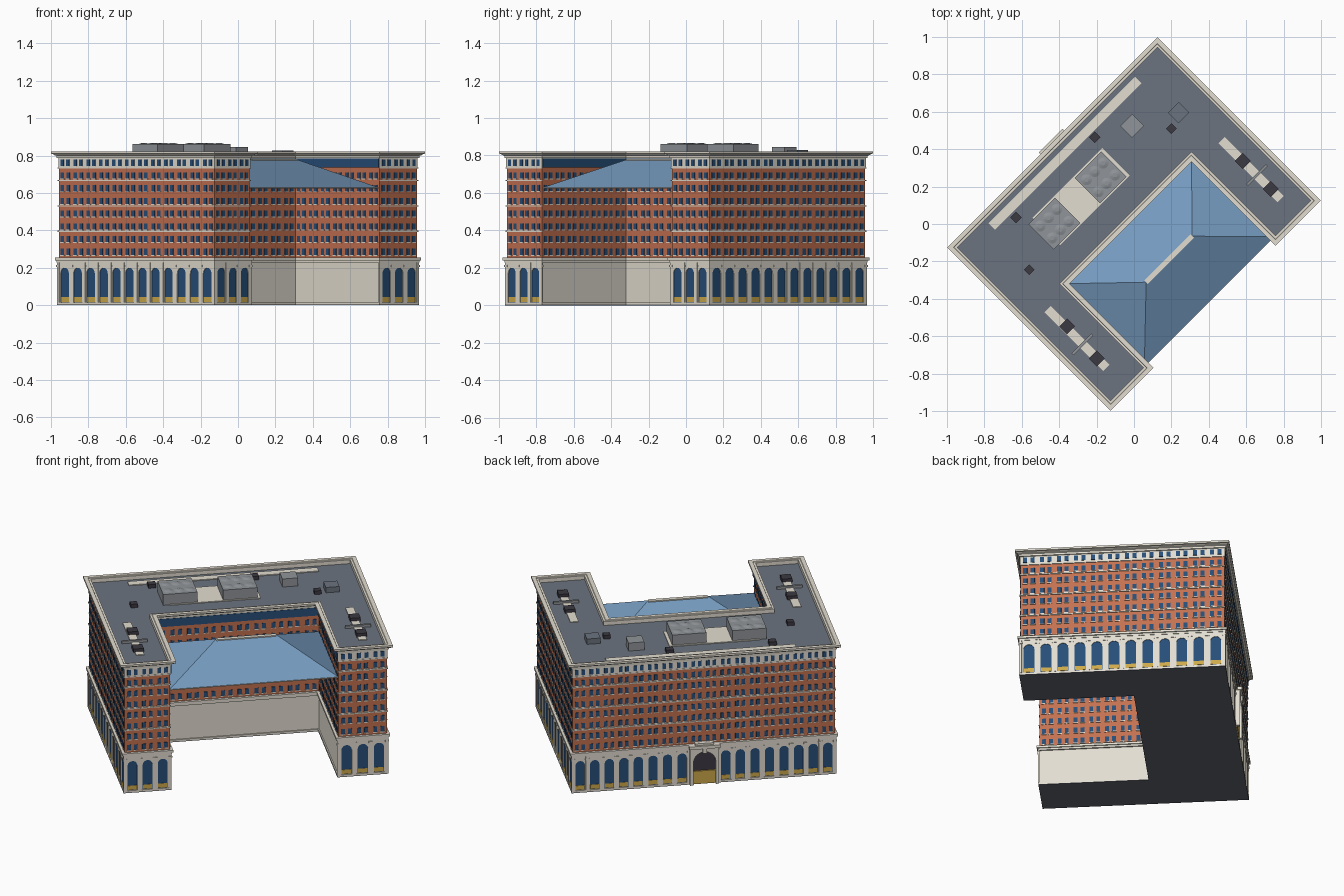
import bpy, bmesh, math
from mathutils import Matrix, Vector

if "Cube" in bpy.data.objects:
    bpy.data.objects.remove(bpy.data.objects["Cube"])


def material(name, r, g, b):
    m = bpy.data.materials.new(name)
    m.use_nodes = True
    m.diffuse_color = (r, g, b, 1)
    m.node_tree.nodes["Principled BSDF"].inputs["Base Color"].default_value = (r, g, b, 1)
    return m


CREAM = material("cream stone", .77, .73, .64)
BRICK = material("red brick", .55, .165, .08)
NAVY = material("window blue", .02, .075, .19)
GLASS = material("roof glass", .18, .33, .52)
ROOF = material("roof grey", .15, .175, .215)
UNDER = material("underside grey", .125, .135, .165)
METAL = material("plant grey", .28, .3, .32)
DARK = material("charcoal", .046, .041, .055)
GOLD = material("gold", .62, .4, .07)

TURN = Matrix.Rotation(math.radians(45), 4, 'Z')
HU, HV = .765, .588                # outer half sizes
C0, C1, CV = -.5, .482, .048       # courtyard left, right and back
DECK = .794


def finish(name, bm, mat):
    bmesh.ops.recalc_face_normals(bm, faces=bm.faces)
    bm.transform(TURN)
    mesh = bpy.data.meshes.new(name)
    bm.to_mesh(mesh)
    bm.free()
    mesh.materials.append(mat)
    ob = bpy.data.objects.new(name, mesh)
    bpy.context.scene.collection.objects.link(ob)


def box(bm, x0, x1, y0, y1, z0, z1, frame=Matrix()):
    size = Matrix.Diagonal((x1 - x0, y1 - y0, z1 - z0, 1))
    mid = Matrix.Translation(((x0 + x1) / 2, (y0 + y1) / 2, (z0 + z1) / 2))
    bmesh.ops.create_cube(bm, size=1, matrix=frame @ mid @ size)


def outline(d):
    """Clockwise U-shaped plan, grown outwards by d."""
    u, v, k = HU + d, HV + d, CV - d
    return [(-u, v), (u, v), (u, -v), (C1 - d, -v), (C1 - d, k), (C0 + d, k), (C0 + d, -v), (-u, -v)]


def extrude(bm, points, offset):
    f = bm.faces.new([bm.verts.new(p) for p in points])
    ext = bmesh.ops.extrude_face_region(bm, geom=[f])
    bmesh.ops.translate(bm, vec=offset,
                        verts=[g for g in ext["geom"] if isinstance(g, bmesh.types.BMVert)])


def slab(name, d, z0, z1, mat):
    bm = bmesh.new()
    extrude(bm, [(x, y, z0) for x, y in outline(d)], (0, 0, z1 - z0))
    finish(name, bm, mat)


def moulding(name, profile, mat):
    """Sweep a closed (offset, height) profile round the plan."""
    bm = bmesh.new()
    loops = [[bm.verts.new((x, y, z)) for x, y in outline(d)] for d, z in profile]
    for a, b in zip(loops, loops[1:] + loops[:1]):
        for i in range(8):
            j = (i + 1) % 8
            bm.faces.new((a[i], a[j], b[j], b[i]))
    finish(name, bm, mat)


def arch_panel(bm, x0, x1, r, spring, z0, z1, depth, frame):
    """Stone panel with a round-headed opening of radius r."""
    c = (x0 + x1) / 2
    pts = [(c + r, z0), (x1, z0), (x1, z1), (x0, z1), (x0, z0), (c - r, z0)]
    pts += [(c - r * math.cos(a * math.pi / 10), spring + r * math.sin(a * math.pi / 10))
            for a in range(11)]
    extrude(bm, [frame @ Vector((x, 0, z)) for x, z in pts],
            frame.to_3x3() @ Vector((0, depth, 0)))


# Stacked masses from ground to roof deck
slab("underside", .007, 0, .003, UNDER)
slab("plinth", .007, .003, .014, CREAM)
slab("base_core", 0, .014, .228, CREAM)
slab("belt_lower", .009, .228, .24, CREAM)
slab("belt_upper", .016, .24, .254, CREAM)
slab("brick_walls", 0, .254, .735, BRICK)
slab("top_floor", .003, .735, .788, CREAM)
slab("roof_deck", -.002, .788, DECK, ROOF)
moulding("cornice", [(0, .785), (.009, .787), (.01, .799), (.02, .803), (.021, .808), (.03, .81),
                     (.03, .822), (.006, .822), (.004, .818), (-.008, .818), (-.008, .785)], CREAM)

# Facades
PARTS = {"windows": NAVY, "window_sills": CREAM, "base_arches": CREAM, "base_pilasters": CREAM,
         "arch_windows": NAVY, "arch_lower_panels": GOLD, "string_courses": CREAM,
         "courtyard_glazing": NAVY}
P = {p: bmesh.new() for p in PARTS}
plan = outline(0)
BAYS = [18, 12, 3, 7, 10, 7, 3, 12]
FIRST, STEP = .284, .068
for i, bays in enumerate(BAYS):
    a, b = Vector(plan[i]), Vector(plan[(i + 1) % 8])
    run = b - a
    length = run.length
    frame = Matrix.Translation((a.x, a.y, 0)) @ Matrix.Rotation(math.atan2(run.y, run.x), 4, 'Z')
    court = 3 <= i <= 5
    w = length / bays
    # paired windows on every floor, stone sills beneath
    for floor in range(7 if court else 8):
        z = FIRST + floor * STEP
        out = .006 if floor == 7 else .003
        for n in range(bays * 2):
            x = (n // 2 + (.28 if n % 2 == 0 else .72)) * w
            box(P["windows"], x - w * .12, x + w * .12, -.002, out, z - .015, z + .018, frame)
            if floor < 7:
                box(P["window_sills"], x - w * .15, x + w * .15, -.002, .005, z - .02, z - .015, frame)
    if court:
        box(P["courtyard_glazing"], 0, length, 0, .007, .735, .785, frame)
        continue
    # string courses
    for z in (.392, .528, .664, .73):
        box(P["string_courses"], -.005, length + .005, 0, .005, z, z + .006, frame)
    # arcade of the base
    for n in range(bays + 1):
        if i == 0 and n == 9:
            continue
        half = .008 if n in (0, bays) else .01
        box(P["base_pilasters"], n * w - half, n * w + half, 0, .008, .014, .228, frame)
        box(P["base_pilasters"], n * w - half - .003, n * w + half + .003, 0, .011, .205, .215, frame)
        if n < bays and not (i == 0 and n in (8, 9)):
            x0, x1 = n * w, (n + 1) * w
            r = w * .32
            arch_panel(P["base_arches"], x0, x1, r, .2 - r, .014, .228, .006, frame)
            box(P["arch_windows"], x0 + .008, x1 - .008, 0, .002, .016, .215, frame)
            box(P["arch_lower_panels"], x0 + w * .2, x1 - w * .2, 0, .004, .018, .044, frame)
    if i == 0:
        entry = frame @ Matrix.Translation((length / 2, 0, 0))

for name, mat in PARTS.items():
    finish(name, P[name], mat)

# Main entrance
bm = bmesh.new()
arch_panel(bm, -.085, .085, .066, .145, .003, .235, .03, entry)
box(bm, -.09, .09, 0, .042, .235, .254, entry)
box(bm, -.055, .055, 0, .03, .254, .266, entry)
box(bm, -.012, .012, 0, .04, .205, .235, entry)
finish("entrance_portal", bm, CREAM)
bm = bmesh.new()
box(bm, -.07, .07, 0, .006, .004, .22, entry)
finish("entrance_recess", bm, DARK)
bm = bmesh.new()
box(bm, -.066, .066, 0, .014, .004, .085, entry)
finish("entrance_doors", bm, GOLD)

# Hipped glass roof over the courtyard
EAVE, PEAK, MID, RU, FRONT = .63, .78, -.266, .174, -.578
bm = bmesh.new()
e = [bm.verts.new((x, y, EAVE)) for x, y in [(C0, CV), (C1, CV), (C1, FRONT), (C0, FRONT)]]
left, right = [bm.verts.new((x, MID, PEAK)) for x in (-RU, RU)]
for face in [(e[0], e[1], right, left), (e[1], e[2], right),
             (e[2], e[3], left, right), (e[3], e[0], left)]:
    bm.faces.new(face)
finish("glass_roof", bm, GLASS)
bm = bmesh.new()
box(bm, -RU, RU, MID - .013, MID + .013, PEAK - .007, PEAK + .0005)
box(bm, C0, C1, FRONT - .002, FRONT + .006, EAVE - .006, EAVE)
finish("glass_roof_trim", bm, CREAM)

# Rooftop pads and walkways
bm = bmesh.new()
box(bm, -.548, .56, .503, .552, DECK - .003, DECK + .005)
box(bm, -.36, .168, .2, .407, DECK - .003, DECK + .005)
for side in (-1, 1):
    v = -.01 * side
    box(bm, side * .648 - .024, side * .648 + .024, v - .45, v - .005, DECK - .003, DECK + .005)
finish("roof_pads", bm, CREAM)

# Plant units with rows of fans
bm = bmesh.new()
fans = bmesh.new()
for u in (-.3, .05):
    box(bm, u - .1, u + .1, .207, .397, DECK - .003, .862)
    for n in range(6):
        pos = (u + (n % 3 - 1) * .063, .257 + (n // 3) * .09, .8645)
        bmesh.ops.create_cone(fans, cap_ends=True, segments=12, radius1=.03, radius2=.012,
                              depth=.005, matrix=Matrix.Translation(pos))
box(bm, .318, .41, .333, .423, DECK - .003, .845)
for side in (-1, 1):
    v = -.27 - .01 * side
    box(bm, side * .65 - .075, side * .65 + .075, v - .007, v + .007, DECK - .003, .81)
finish("plant_units", bm, METAL)
finish("plant_fans", fans, METAL)
bm = bmesh.new()
box(bm, .55, .63, .212, .292, DECK - .003, .828)
finish("stair_hatch", bm, ROOF)

# Small dark vents
bm = bmesh.new()
vents = [(.18, .477, .022), (.502, .219, .02), (-.421, .47, .022), (-.569, .223, .02),
         (.65, -.173, .03), (.65, -.385, .03), (-.64, -.134, .03), (-.65, -.368, .03)]
for u, v, h in vents:
    box(bm, u - h, u + h, v - h, v + h, DECK - .003, .817)
finish("roof_vents", bm, DARK)
